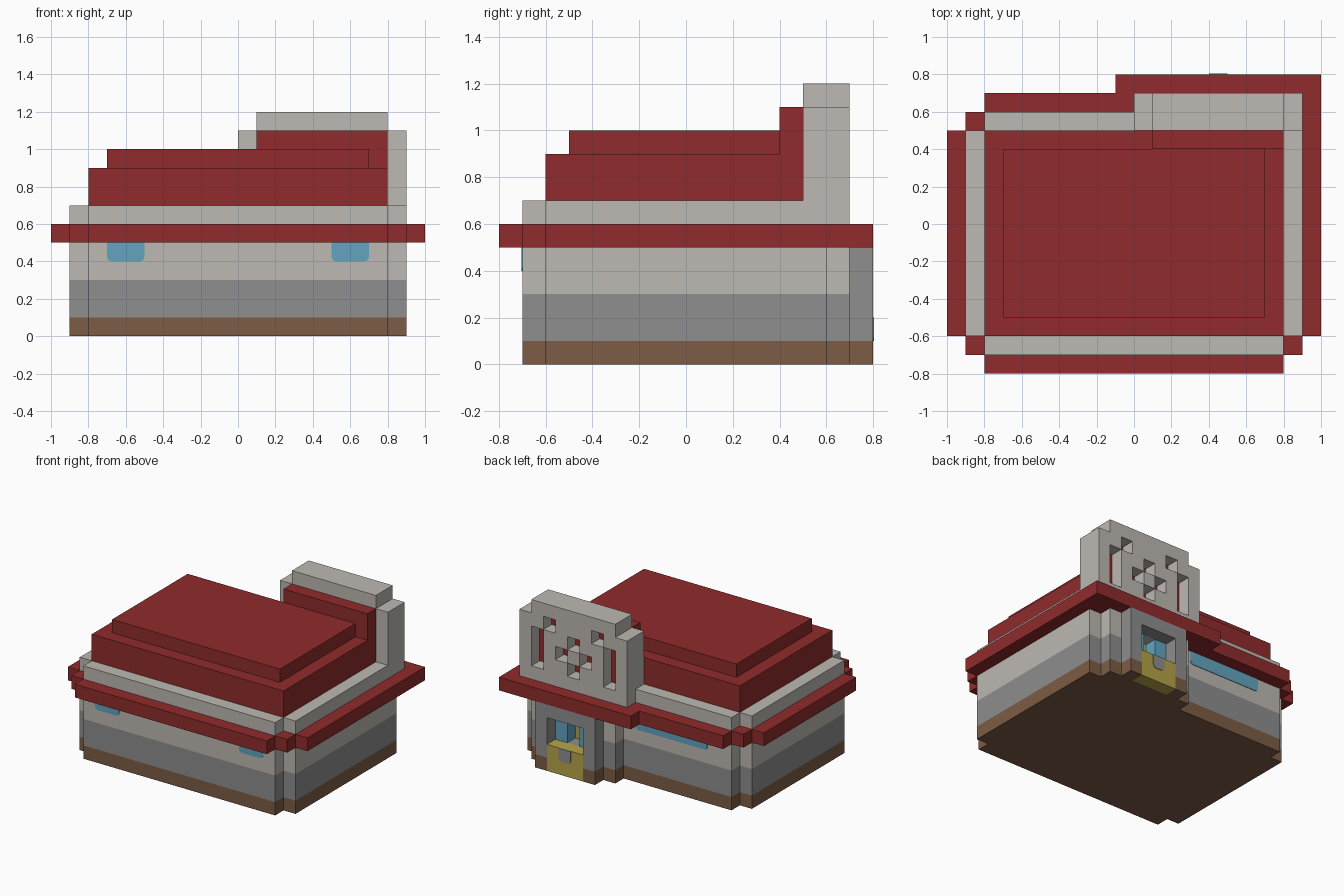
import bpy, bmesh, math
from mathutils import Vector

if "Cube" in bpy.data.objects:
    bpy.data.objects.remove(bpy.data.objects["Cube"])


def material(name, hex_code):
    """Flat material from an sRGB hex colour."""
    srgb = [int(hex_code[i:i + 2], 16) / 255 for i in (0, 2, 4)]
    colour = [c / 12.92 if c <= 0.04 else ((c + 0.055) / 1.055) ** 2.4 for c in srgb] + [1]
    m = bpy.data.materials.new(name)
    m.use_nodes = True
    m.diffuse_color = colour
    m.node_tree.nodes["Principled BSDF"].inputs["Base Color"].default_value = colour
    return m


RED = material("roof red", "902B2C")
STONE = material("pale stone", "BDB8B2")
GREY = material("wall grey", "8E8E8E")
BROWN = material("base brown", "7D5C45")
BLUE = material("glass blue", "62A4C0")
YELLOW = material("door yellow", "B5A54A")


def finish(name, bm, *mats):
    mesh = bpy.data.meshes.new(name)
    bm.to_mesh(mesh)
    bm.free()
    for m in mats:
        mesh.materials.append(m)
    obj = bpy.data.objects.new(name, mesh)
    bpy.context.collection.objects.link(obj)
    return obj


def prism(name, outline, lo, hi, mat, upright=False):
    """Extrude a plan outline along z, or an upright (x, z) outline along y."""
    bm = bmesh.new()
    place = (lambda a, b: (a, lo, b)) if upright else (lambda a, b: (a, b, lo))
    face = bm.faces.new([bm.verts.new(place(a, b)) for a, b in outline])
    grown = bmesh.ops.extrude_face_region(bm, geom=[face])["geom"]
    move = Vector((0, hi - lo, 0)) if upright else Vector((0, 0, hi - lo))
    bmesh.ops.translate(bm, vec=move, verts=[v for v in grown if isinstance(v, bmesh.types.BMVert)])
    bmesh.ops.recalc_face_normals(bm, faces=bm.faces[:])
    return finish(name, bm, mat)


def box(name, x0, x1, y0, y1, z0, z1, mat):
    return prism(name, [(x0, y0), (x1, y0), (x1, y1), (x0, y1)], z0, z1, mat)


def window(name, x0, x1, z0, z1, y, side, mat, r=0.025):
    """Thin plate with rounded lower corners on a wall at y."""
    pts = [(x1, z1), (x0, z1)]
    for cx, start in ((x0 + r, math.pi), (x1 - r, 1.5 * math.pi)):
        for i in range(4):
            a = start + i * math.pi / 6
            pts.append((cx + r * math.cos(a), z0 + r + r * math.sin(a)))
    prism(name, pts, y - side * 0.001, y + side * 0.004, mat, upright=True)


# Stepped wall plan: front and left corners, then the porch side
front = [(-.9, -.6), (-.8, -.6), (-.8, -.7), (.8, -.7), (.8, -.6), (.9, -.6)]
porch_left = [(.9, .6), (.8, .6), (.8, .7)]
door_gap = [(.6, .7), (.6, .6), (.3, .6), (.3, .7)]
rear = [(.1, .7), (.1, .6), (-.8, .6), (-.8, .5), (-.9, .5)]
solid = front + porch_left + rear
gapped = front + porch_left + door_gap + rear

prism("wall_base", solid, 0, .1, BROWN)
prism("wall_lower", solid, .1, .2, GREY)
prism("wall_lower_doorway", gapped, .2, .3, GREY)
prism("wall_upper_doorway", gapped, .3, .4, STONE)
prism("wall_upper", solid, .4, .5, STONE)

# Porch frame
for side, x in (("right", .2), ("left", .6)):
    box(f"porch_base_{side}", x, x + .1, .7, .8, 0, .1, BROWN)
    box(f"porch_post_{side}", x, x + .1, .7, .8, .1, .4, GREY)
box("porch_lintel", .2, .7, .7, .8, .4, .5, GREY)

# Door: yellow lower part, two glass panels and a deep centre slot
box("door_lower", .3, .6, .7, .8, 0, .2, YELLOW)
for side, x in (("right", .3), ("left", .5)):
    box(f"door_glass_{side}", x, x + .1, .6, .7, .2, .4, BLUE)
box("door_centre", .4, .5, .599, .605, .2, .4, YELLOW)
window("door_plate", .4, .5, .1, .2, .8, 1, GREY)

# Windows
for side, x in (("right", -.7), ("left", .5)):
    window(f"front_window_{side}", x, x + .2, .4, .5, -.7, -1, BLUE)
window("back_window", -.6, 0, .4, .5, .6, 1, BLUE)

# Eaves
eaves = [(-1, -.6), (-.9, -.6), (-.9, -.7), (-.8, -.7), (-.8, -.8), (.8, -.8),
         (.8, -.7), (.9, -.7), (.9, -.6), (1, -.6), (1, .8), (-.1, .8),
         (-.1, .7), (-.8, .7), (-.8, .6), (-.9, .6), (-.9, .5), (-1, .5)]
prism("eaves", eaves, .5, .6, RED)

# Parapet
box("parapet_front", -.8, .8, -.7, -.6, .6, .7, STONE)
box("parapet_right", -.9, -.8, -.6, .5, .6, .7, STONE)
box("parapet_left", .8, .9, -.6, .5, .6, .7, STONE)
box("parapet_back", -.8, 0, .5, .6, .6, .7, STONE)

# Roof tiers
box("roof_lower", -.8, .8, -.6, .5, .6, .9, RED)
box("roof_upper", -.7, .7, -.5, .4, .9, 1, RED)
box("sign_backing", .1, .8, .4, .5, .9, 1.1, RED)

# Sign: block wall nine wide and six high with openings cut into its back layer
holes = {(4, 3), (4, 1)}
for col in range(5):
    if col == 1:
        pattern = {(col, 1), (col, 2), (col, 3)}
    elif col == 2:
        pattern = {(col, 4)}
    elif col == 3:
        pattern = {(col, 2)}
    else:
        pattern = set()
    holes |= pattern | {(8 - c, r) for c, r in pattern}

cells = {(c, layer, r) for c in range(9) for layer in range(2) for r in range(6)
         if not (r == 5 and c in (0, 8)) and not (layer == 1 and (c, r) in holes)}
bm = bmesh.new()
for cell in cells:
    centre = Vector((.05, .55, .65)) + Vector(cell) * .1
    for axis in range(3):
        for sign in (-1, 1):
            n = Vector([sign if i == axis else 0 for i in range(3)])
            if tuple(int(a + b) for a, b in zip(cell, n)) in cells:
                continue
            u = n.yzx
            v = n.cross(u)
            f = bm.faces.new([bm.verts.new(centre + (n + u * a + v * b) * .05)
                              for a, b in ((-1, -1), (1, -1), (1, 1), (-1, 1))])
            # Backs of the openings are red
            f.material_index = int(n.y > 0 and cell[1] == 0)
bmesh.ops.remove_doubles(bm, verts=bm.verts[:], dist=.001)
finish("sign", bm, STONE, RED)
